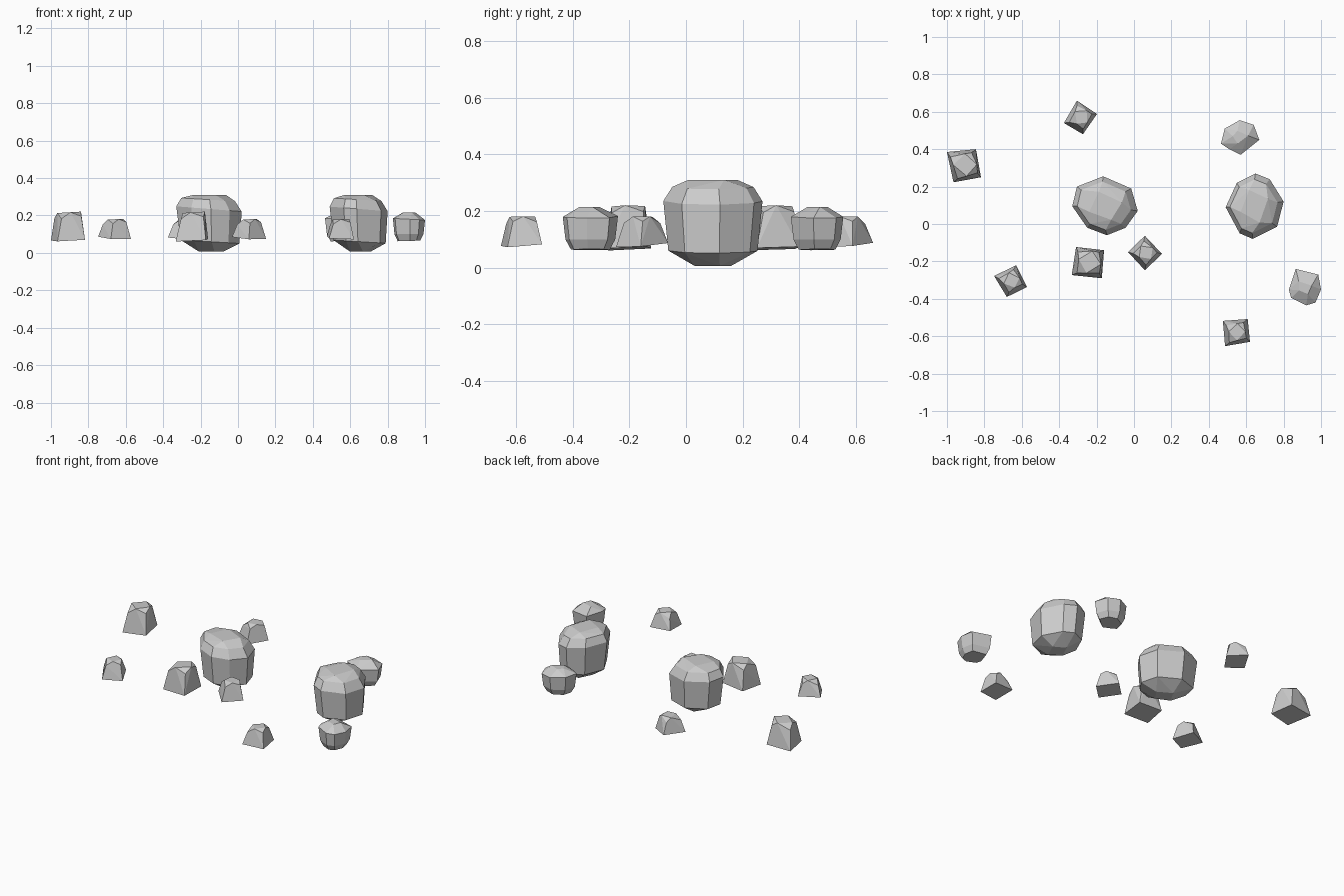
import bpy, bmesh
from math import cos, sin, radians
from mathutils import Vector

if "Cube" in bpy.data.objects:
    bpy.data.objects.remove(bpy.data.objects["Cube"])


def rock(name, outline, layers):
    """Convex faceted stone: the plan outline repeated in scaled, turned, tilted layers.
    layer = (z, scale, turn in degrees, shift x, shift y, tilt x, tilt y, step)"""
    n = len(outline)
    cx = (max(p[0] for p in outline) + min(p[0] for p in outline)) / 2
    cy = (max(p[1] for p in outline) + min(p[1] for p in outline)) / 2
    bm = bmesh.new()
    for z, s, turn, dx, dy, tx, ty, step in layers:
        c, k = cos(radians(turn)), sin(radians(turn))
        for i in range(0, n, step):
            x, y = (outline[i][0] - cx) * s, (outline[i][1] - cy) * s
            px, py = x * c - y * k, x * k + y * c
            bm.verts.new((cx + px + dx, cy + py + dy, z + px * tx + py * ty))
    res = bmesh.ops.convex_hull(bm, input=bm.verts[:])
    junk = {g for g in res["geom_interior"] + res["geom_unused"]
            if isinstance(g, bmesh.types.BMVert)}
    bmesh.ops.delete(bm, geom=list(junk), context='VERTS')
    bmesh.ops.dissolve_limit(bm, angle_limit=radians(4), verts=bm.verts[:], edges=bm.edges[:])
    bmesh.ops.recalc_face_normals(bm, faces=bm.faces[:])
    me = bpy.data.meshes.new(name)
    bm.to_mesh(me)
    bm.free()
    ob = bpy.data.objects.new(name, me)
    bpy.context.collection.objects.link(ob)


# Two boulders with upright sides and chamfered top and bottom
boulders = [
    [(-.165, .255), (-.015, .19), (.02, .07), (-.045, -.02),
     (-.145, -.06), (-.25, -.02), (-.33, .095), (-.305, .20)],
    [(.65, .27), (.725, .24), (.80, .12), (.765, -.015),
     (.635, -.08), (.565, -.05), (.49, .09), (.55, .22)],
]
for i, pts in enumerate(boulders):
    rock(f"boulder_{i + 1}", pts, [
        (.007, .38, 15, .01, 0, 0, 0, 2),
        (.06, .90, 0, .005, 0, -.06, 0, 1),
        (.235, 1.0, 0, 0, 0, -.08, 0, 1),
        (.285, .82, 0, -.005, 0, -.06, 0, 1),
        (.31, .52, 20, 0, 0, 0, 0, 2)])

# Two medium rounded stones
rounded = [
    [(.565, .555), (.64, .53), (.67, .45), (.57, .37), (.51, .40), (.465, .43), (.485, .51)],
    [(.865, -.24), (.985, -.27), (1.0, -.35), (.97, -.42), (.92, -.435), (.84, -.395), (.828, -.35)],
]
for i, pts in enumerate(rounded):
    rock(f"rounded_stone_{i + 1}", pts, [
        (.064, .70, 0, 0, 0, .03, 0, 1),
        (.10, .90, 0, 0, 0, 0, 0, 1),
        (.18, 1.0, 0, 0, 0, -.05, 0, 1),
        (.215, .42, 20, 0, 0, 0, 0, 2)])

# Two medium block stones, wider at the base
blocks = [
    [(-1.0, .385), (-.845, .40), (-.818, .25), (-.965, .223)],
    [(-.31, -.123), (-.16, -.14), (-.172, -.29), (-.333, -.273)],
]
for i, pts in enumerate(blocks):
    rock(f"block_stone_{i + 1}", pts, [
        (.068, 1.0, 0, 0, 0, .05, .04, 1),
        (.19, .74, 6, 0, 0, .1, .05, 1),
        (.217, .56, 38, .008, .003, .06, 0, 1)])

# Four small tapered stones
chips = [
    [(-.305, .66), (-.198, .588), (-.273, .48), (-.375, .54)],
    [(-.63, -.22), (-.572, -.337), (-.68, -.39), (-.748, -.278)],
    [(.058, -.063), (.15, -.16), (.058, -.247), (-.032, -.15)],
    [(.475, -.518), (.608, -.508), (.62, -.63), (.487, -.653)],
]
for i, pts in enumerate(chips):
    rock(f"small_stone_{i + 1}", pts, [
        (.08, 1.0, 0, 0, 0, -.05, .08, 1),
        (.158, .70, 5, 0, 0, .1, 0, 1),
        (.18, .48, 38, .005, .003, .03, 0, 1)])
